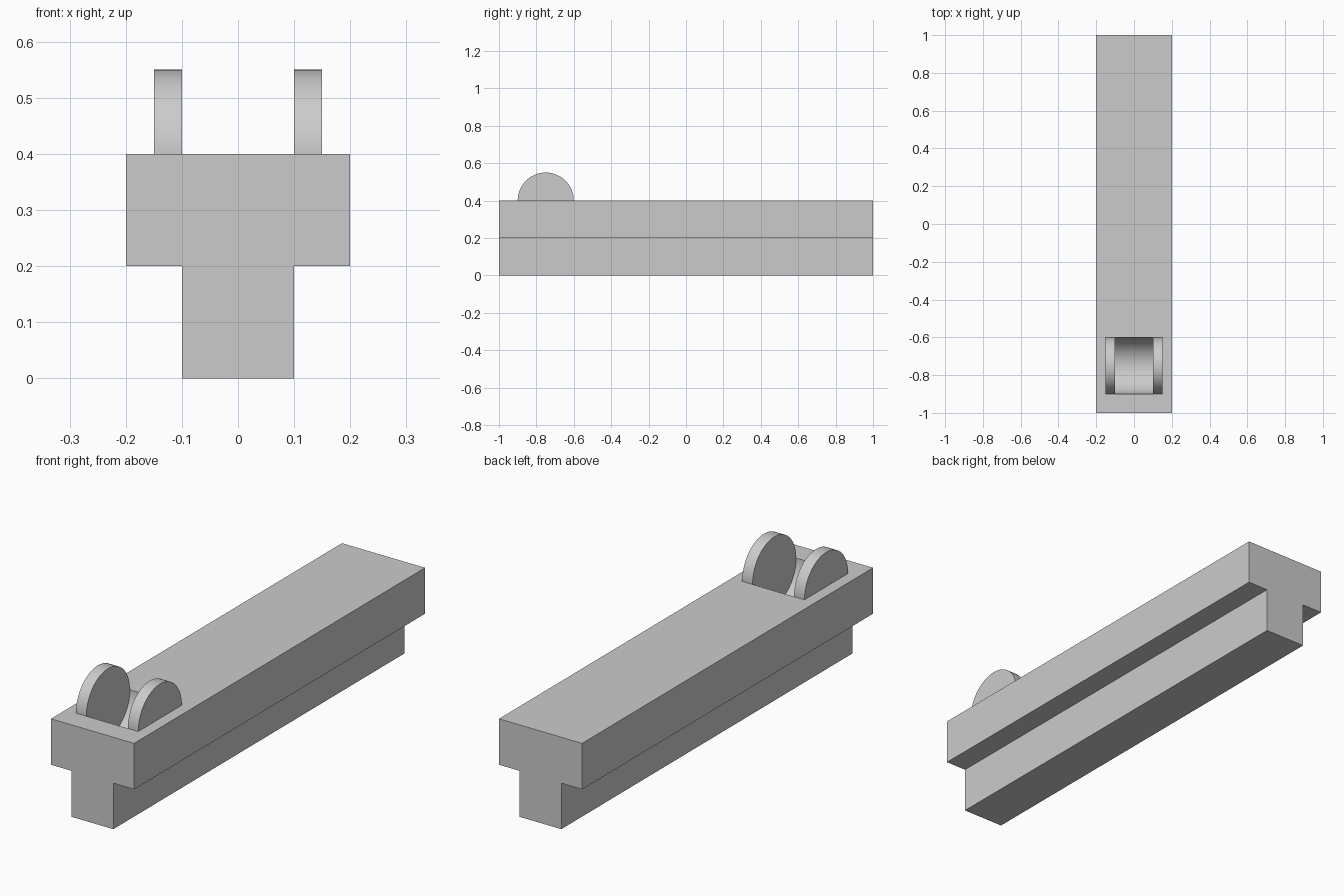
import bpy, bmesh, math

if "Cube" in bpy.data.objects:
    bpy.data.objects.remove(bpy.data.objects["Cube"])


def cylinder_x(name, x0, x1, segments=64):
    """Cylinder lying along x, centred on the axis of the roller pocket."""
    bpy.ops.mesh.primitive_cylinder_add(
        vertices=segments, radius=0.15, depth=x1 - x0,
        location=((x0 + x1) / 2, -0.75, 0.4), rotation=(0, math.pi / 2, 0))
    ob = bpy.context.object
    ob.name = name
    bpy.ops.object.transform_apply(location=True, rotation=True, scale=True)
    bpy.ops.object.shade_smooth_by_angle(angle=math.radians(30))
    return ob


# T-shaped rail: half profile mirrored, then extruded along y
half = [(0.1, 0), (0.1, 0.2), (0.2, 0.2), (0.2, 0.4)]
profile = half + [(-x, z) for x, z in reversed(half)]
bm = bmesh.new()
face = bm.faces.new([bm.verts.new((x, -1, z)) for x, z in profile])
ext = bmesh.ops.extrude_face_region(bm, geom=[face])
for v in ext["geom"]:
    if isinstance(v, bmesh.types.BMVert):
        v.co.y = 1
bmesh.ops.recalc_face_normals(bm, faces=bm.faces)
mesh = bpy.data.meshes.new("rail")
bm.to_mesh(mesh)
bm.free()
rail = bpy.data.objects.new("rail", mesh)
bpy.context.collection.objects.link(rail)

# Round trough cut between the discs; its ends are buried inside them
cutter = cylinder_x("trough_cutter", -0.12, 0.12)
cutter.hide_render = True
mod = rail.modifiers.new("trough", 'BOOLEAN')
mod.operation = 'DIFFERENCE'
mod.solver = 'EXACT'
mod.object = cutter
bpy.ops.object.select_all(action='DESELECT')
rail.select_set(True)
bpy.context.view_layer.objects.active = rail
bpy.ops.object.modifier_apply(modifier=mod.name)
bpy.ops.object.shade_smooth_by_angle(angle=math.radians(30))
bpy.data.objects.remove(cutter)

# Upright discs on either side of the trough
cylinder_x("left_disc", -0.15, -0.1)
cylinder_x("right_disc", 0.1, 0.15)
